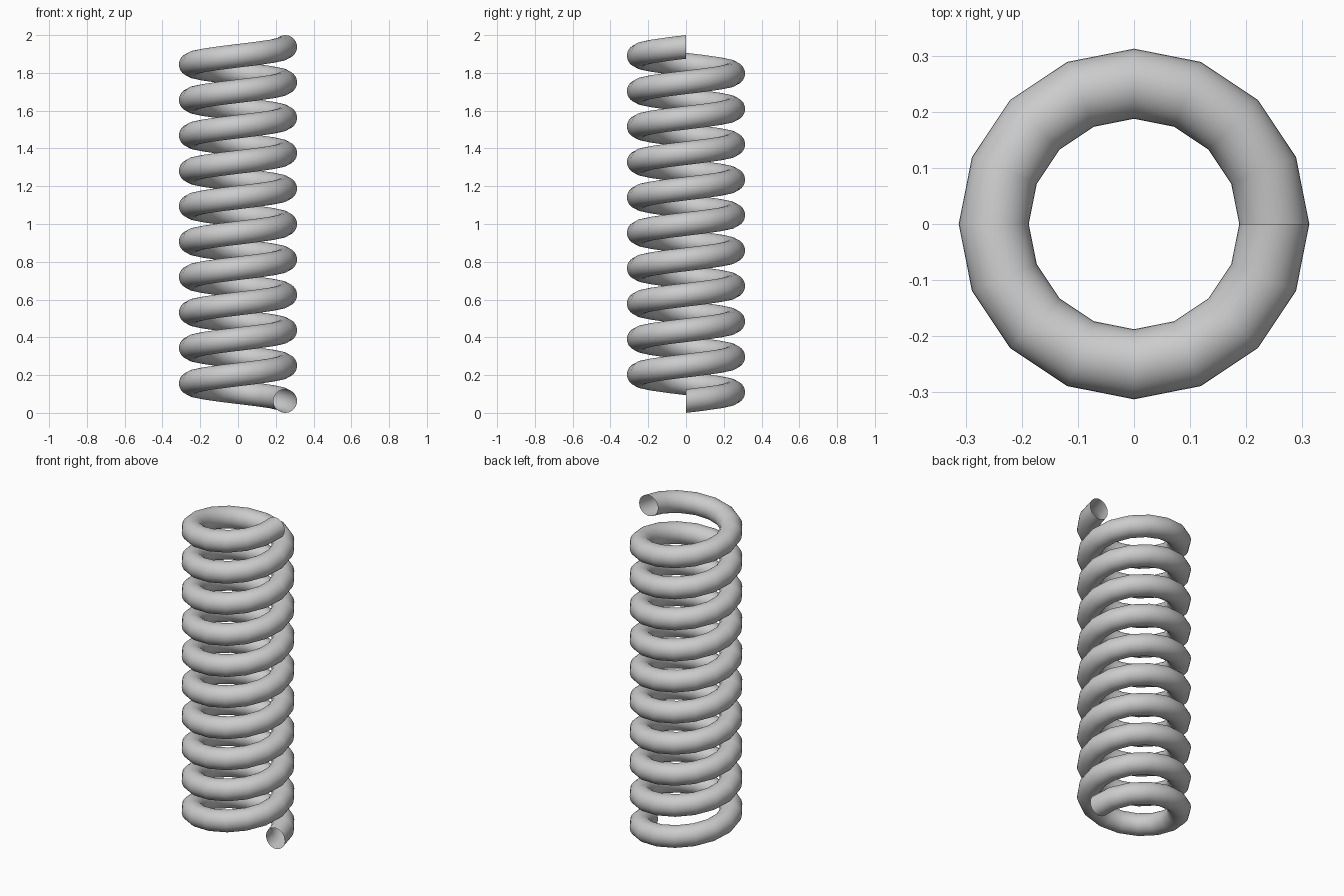
import bpy
from math import radians

if "Cube" in bpy.data.objects:
    bpy.data.objects.remove(bpy.data.objects["Cube"])

WIRE_R, COIL_R, TURNS, HEIGHT = 0.0625, 0.25, 10, 2.0
PITCH = (HEIGHT - 2 * WIRE_R) / TURNS

# Wire cross-section: upright circle in the XZ plane, offset from the coil axis
bpy.ops.mesh.primitive_circle_add(vertices=32, radius=WIRE_R)
spring = bpy.context.object
spring.name = "coil_spring"
for v in spring.data.vertices:
    x, y, _ = v.co
    v.co = (x + COIL_R, 0, y + WIRE_R)

# Sweep the section up the coil, leaving the wire ends open
screw = spring.modifiers.new("coil", 'SCREW')
screw.axis = 'Z'
screw.angle = radians(360)
screw.steps = screw.render_steps = 16
screw.iterations = TURNS
screw.screw_offset = PITCH
screw.use_normal_calculate = True
screw.use_smooth_shade = True
bpy.ops.object.modifier_apply(modifier=screw.name)

# Outward normals and smooth shading
bpy.ops.object.mode_set(mode='EDIT')
bpy.ops.mesh.select_all(action='SELECT')
bpy.ops.mesh.normals_make_consistent(inside=False)
bpy.ops.object.mode_set(mode='OBJECT')
bpy.ops.object.shade_smooth()
